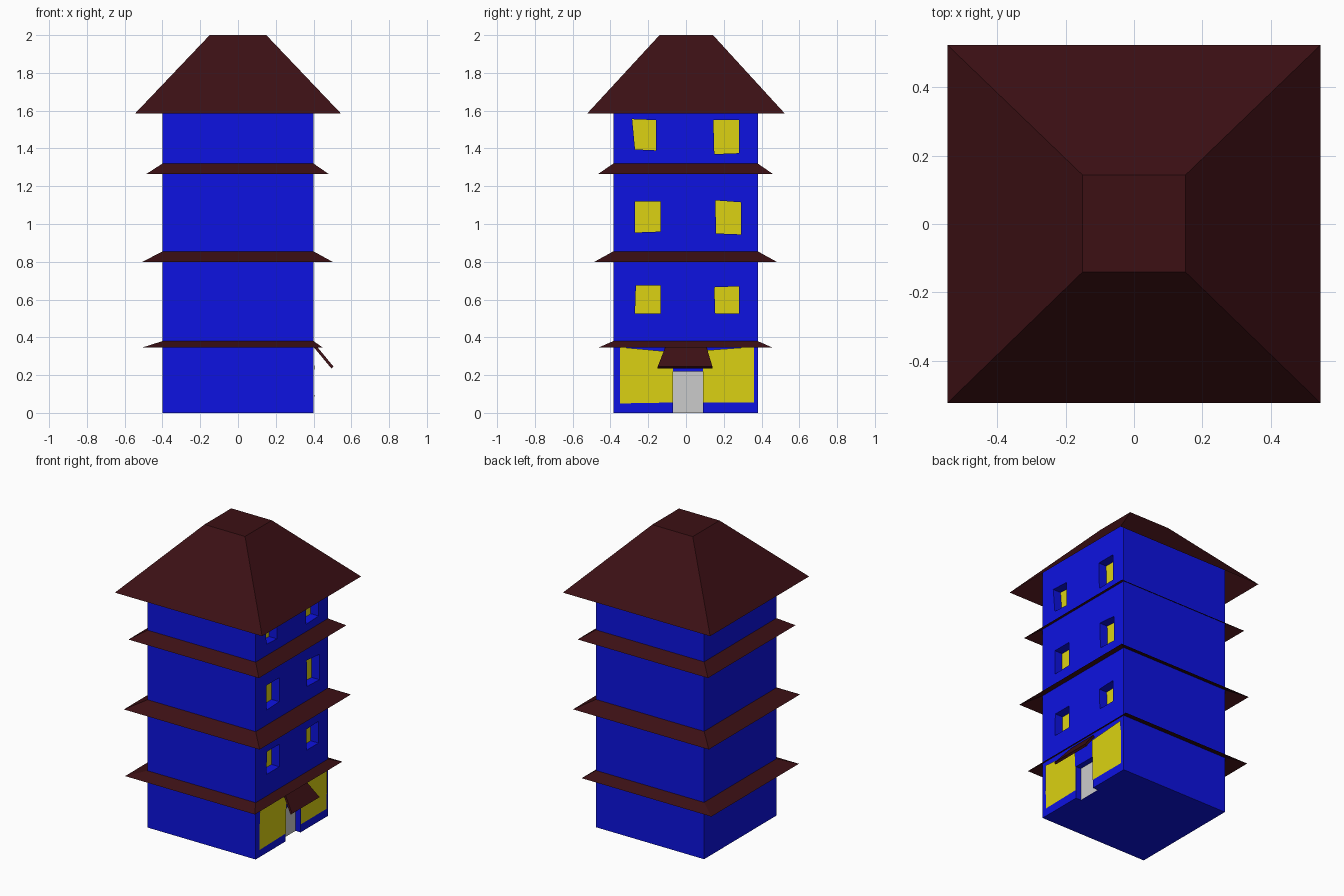
import bpy, bmesh

if "Cube" in bpy.data.objects:
    bpy.data.objects.remove(bpy.data.objects["Cube"])


def material(name, rgb):
    m = bpy.data.materials.new(name)
    m.diffuse_color = (*rgb, 1)
    m.use_nodes = True
    m.node_tree.nodes["Principled BSDF"].inputs["Base Color"].default_value = m.diffuse_color
    return m


BLUE = material("blue_wall", (0.004, 0.006, 0.75))
BROWN = material("dark_roof", (0.045, 0.005, 0.007))
YELLOW = material("yellow_glass", (0.72, 0.65, 0.006))


def make(name, verts, faces, mat=None):
    mesh = bpy.data.meshes.new(name)
    mesh.from_pydata(verts, [], faces)
    bm = bmesh.new()
    bm.from_mesh(mesh)
    bmesh.ops.recalc_face_normals(bm, faces=bm.faces)
    bm.to_mesh(mesh)
    bm.free()
    ob = bpy.data.objects.new(name, mesh)
    bpy.context.collection.objects.link(ob)
    if mat:
        mesh.materials.append(mat)
    return ob


def rect(x0, x1, y0, y1, z):
    return [(x0, y0, z), (x1, y0, z), (x1, y1, z), (x0, y1, z)]


SIDES = [(i, (i + 1) % 4, 4 + (i + 1) % 4, 4 + i) for i in range(4)]
BOTTOM, TOP = (3, 2, 1, 0), (4, 5, 6, 7)


def pane(name, quad, x, mat=None):
    """Flat four-sided panel on the +x side, facing out; quad runs clockwise."""
    return make(name, [(x, y, z) for y, z in reversed(quad)], [(0, 1, 2, 3)], mat)


# Tower body, running up inside the open roof
W, Y0, Y1 = 0.40, -0.385, 0.38
body = make("tower_body", rect(-W, W, Y0, Y1, 0) + rect(-W, W, Y0, Y1, 1.72),
            SIDES + [BOTTOM, TOP], BLUE)


def recess(name, quad, depth):
    """Cut a pocket into the +x wall."""
    verts = [(x, y, z) for x in (W - depth, W + 0.1) for y, z in quad]
    cutter = make(name + "_cutter", verts, SIDES + [BOTTOM, TOP], BLUE)
    cutter.hide_render = True
    cutter.hide_set(True)
    mod = body.modifiers.new(name, "BOOLEAN")
    mod.operation, mod.solver, mod.object = "DIFFERENCE", "EXACT", cutter


# Slightly crooked upper windows, set back in the wall
windows = [
    [(-.285, 1.555), (-.16, 1.55), (-.16, 1.39), (-.27, 1.395)],
    [(.145, 1.55), (.28, 1.55), (.28, 1.375), (.15, 1.37)],
    [(-.27, 1.12), (-.135, 1.12), (-.135, .96), (-.27, .955)],
    [(.155, 1.125), (.29, 1.115), (.29, .945), (.16, .95)],
    [(-.265, .675), (-.135, .675), (-.135, .525), (-.27, .525)],
    [(.15, .665), (.28, .67), (.28, .525), (.155, .525)],
]
for i, quad in enumerate(windows):
    recess(f"window_{i + 1}", quad, 0.06)
    pane(f"window_pane_{i + 1}", quad, W - 0.058, YELLOW)

# Doorway and door
recess("doorway", [(-.07, .22), (.09, .22), (.09, -.05), (-.07, -.05)], 0.04)
pane("door", [(-.07, .22), (.09, .22), (.09, 0), (-.07, 0)], W - 0.038)

# Large shop windows, leaning slightly out at the top
for name, q in (
    ("shop_window_left", [(-.35, .05), (-.07, .055), (-.07, .322), (-.35, .348)]),
    ("shop_window_right", [(.09, .055), (.36, .055), (.36, .35), (.09, .33)]),
):
    make(name, [(W + (0.003 if z < .1 else 0.008), y, z) for y, z in q],
         [(0, 1, 2, 3)], YELLOW)

# Eaves: open sloping skirts around each storey
for name, x0, x1, y0, y1, z0, z1 in (
    ("eave_lower", -.51, .45, -.465, .46, .345, .38),
    ("eave_middle", -.505, .50, -.485, .48, .80, .855),
    ("eave_upper", -.485, .48, -.465, .46, 1.265, 1.32),
):
    make(name, rect(x0, x1, y0, y1, z0) + rect(-W, W, Y0, Y1, z1), SIDES, BROWN)

# Main hipped roof with a flat top, open underneath
make("main_roof", rect(-.545, .545, -.523, .523, 1.585) + rect(-.15, .15, -.14, .143, 2.0),
     SIDES + [TOP], BROWN)

# Door canopy: thin sloping trapezoid
canopy = make("door_canopy", [(.405, -.105, .355), (.405, .105, .355),
                              (.50, .14, .24), (.50, -.15, .24)], [(3, 2, 1, 0)], BROWN)
solid = canopy.modifiers.new("thickness", "SOLIDIFY")
solid.thickness, solid.offset = 0.015, 0
